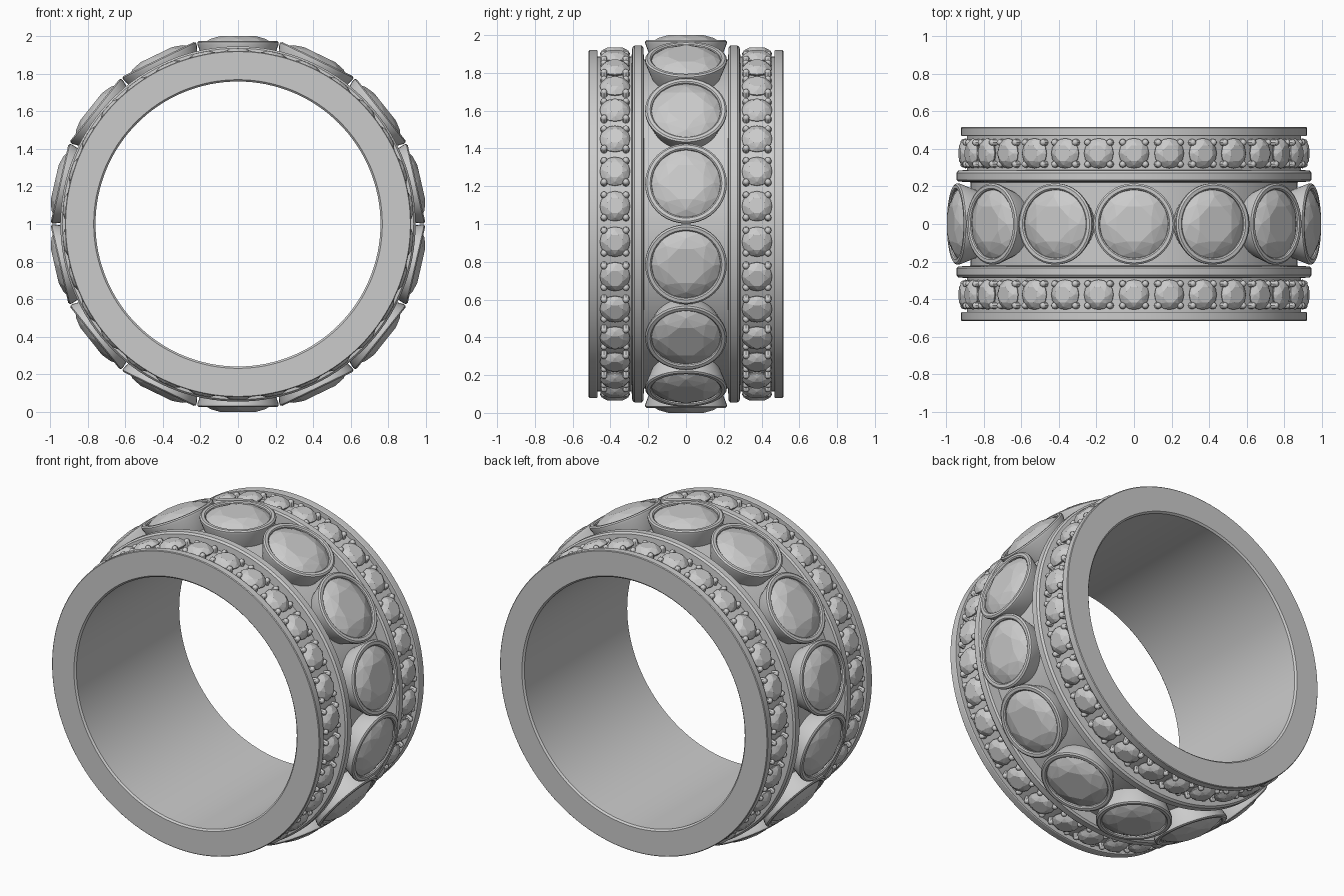
import bpy, bmesh, math
from mathutils import Matrix, Vector

if "Cube" in bpy.data.objects:
    bpy.data.objects.remove(bpy.data.objects["Cube"])

TAU = 2 * math.pi
CENTRE = Matrix.Translation((0, 0, 1))


def finish(bm, name, smooth=None):
    bmesh.ops.recalc_face_normals(bm, faces=bm.faces)
    me = bpy.data.meshes.new(name)
    bm.to_mesh(me)
    bm.free()
    ob = bpy.data.objects.new(name, me)
    bpy.context.collection.objects.link(ob)
    if smooth:
        bpy.ops.object.select_all(action='DESELECT')
        ob.select_set(True)
        bpy.context.view_layer.objects.active = ob
        bpy.ops.object.shade_smooth_by_angle(angle=math.radians(smooth))
    return ob


def lathe(profile, sides, closed=True):
    """Revolve (radius, height) points about local z."""
    bm = bmesh.new()
    rings = [[bm.verts.new((r * math.cos(TAU * i / sides), r * math.sin(TAU * i / sides), h))
              for i in range(sides)] for r, h in profile]
    pairs = list(zip(rings, rings[1:]))
    if closed:
        pairs.append((rings[-1], rings[0]))
    for a, b in pairs:
        for i in range(sides):
            j = (i + 1) % sides
            bm.faces.new((a[i], a[j], b[j], b[i]))
    return bm


def gem(radius, girdle, table, culet):
    """Round brilliant cut: hull of table, crown, girdle and culet."""
    bm = bmesh.new()
    rise = table - girdle
    for n, r, h, off in ((8, .55, table, .5), (8, .80, girdle + rise * .62, 0),
                         (16, 1, girdle, 0), (16, 1, girdle - rise * .12, 0)):
        for i in range(n):
            a = TAU * (i + off) / n
            bm.verts.new((radius * r * math.cos(a), radius * r * math.sin(a), h))
    bm.verts.new((0, 0, culet))
    bmesh.ops.convex_hull(bm, input=bm.verts)
    bmesh.ops.dissolve_limit(bm, angle_limit=.01, verts=bm.verts, edges=bm.edges)
    return bm


def around(name, part, count, y=0, smooth=None):
    """Repeat a part (local z = distance from ring axis) round the ring."""
    src = bpy.data.meshes.new("template")
    part.to_mesh(src)
    part.free()
    out = bmesh.new()
    for k in range(count):
        start = len(out.verts)
        out.from_mesh(src)
        out.verts.ensure_lookup_table()
        m = CENTRE @ Matrix.Rotation(TAU * k / count, 4, 'Y') @ Matrix.Translation((0, y, 0))
        bmesh.ops.transform(out, matrix=m, verts=out.verts[start:])
    bpy.data.meshes.remove(src)
    return finish(out, name, smooth)


# Band: stepped cross-section with rims and three channels, mirrored across y
half = [(.87, 0), (.87, .222), (.935, .226), (.945, .235), (.945, .272), (.935, .284),
        (.888, .288), (.888, .468), (.918, .468), (.921, .473), (.921, .511),
        (.917, .515), (.768, .515), (.758, .505)]
profile = [(r, -h) for r, h in reversed(half[1:])] + half
band = lathe(profile, 128)
bmesh.ops.transform(band, matrix=CENTRE @ Matrix.Rotation(math.pi / 2, 4, 'X'), verts=band.verts)
finish(band, "band", 30)

# Large centre stones in flared bezels
bezel = [(.150, .84), (.180, .950), (.183, .968), (.190, .974), (.207, .974),
         (.216, .967), (.216, .955), (.172, .84)]
around("bezels", lathe(bezel, 40), 14, smooth=35)
around("centre_stones", gem(.184, .960, 1.0, .80), 14)

# Claw with a rounded tip leaning over each small stone
claw_profile = [(.020, .87), (.018, .908), (.013, .918), (.005, .922)]


def claws():
    bm = bmesh.new()
    for sx in (-1, 1):
        for sy in (-1, 1):
            c = lathe(claw_profile, 8, closed=False)
            top = [v for v in c.verts if v.co.z > .921]
            c.faces.new(top)
            bmesh.ops.translate(c, vec=Vector((sx * .060, sy * .058, 0)), verts=c.verts)
            me = bpy.data.meshes.new("claw")
            c.to_mesh(me)
            c.free()
            bm.from_mesh(me)
            bpy.data.meshes.remove(me)
    return bm


# Two side rows of small stones with claws
for side, y in (("front", -.376), ("back", .376)):
    around(side + "_small_stones", gem(.080, .903, .934, .83), 30, y)
    around(side + "_claws", claws(), 30, y, smooth=40)
